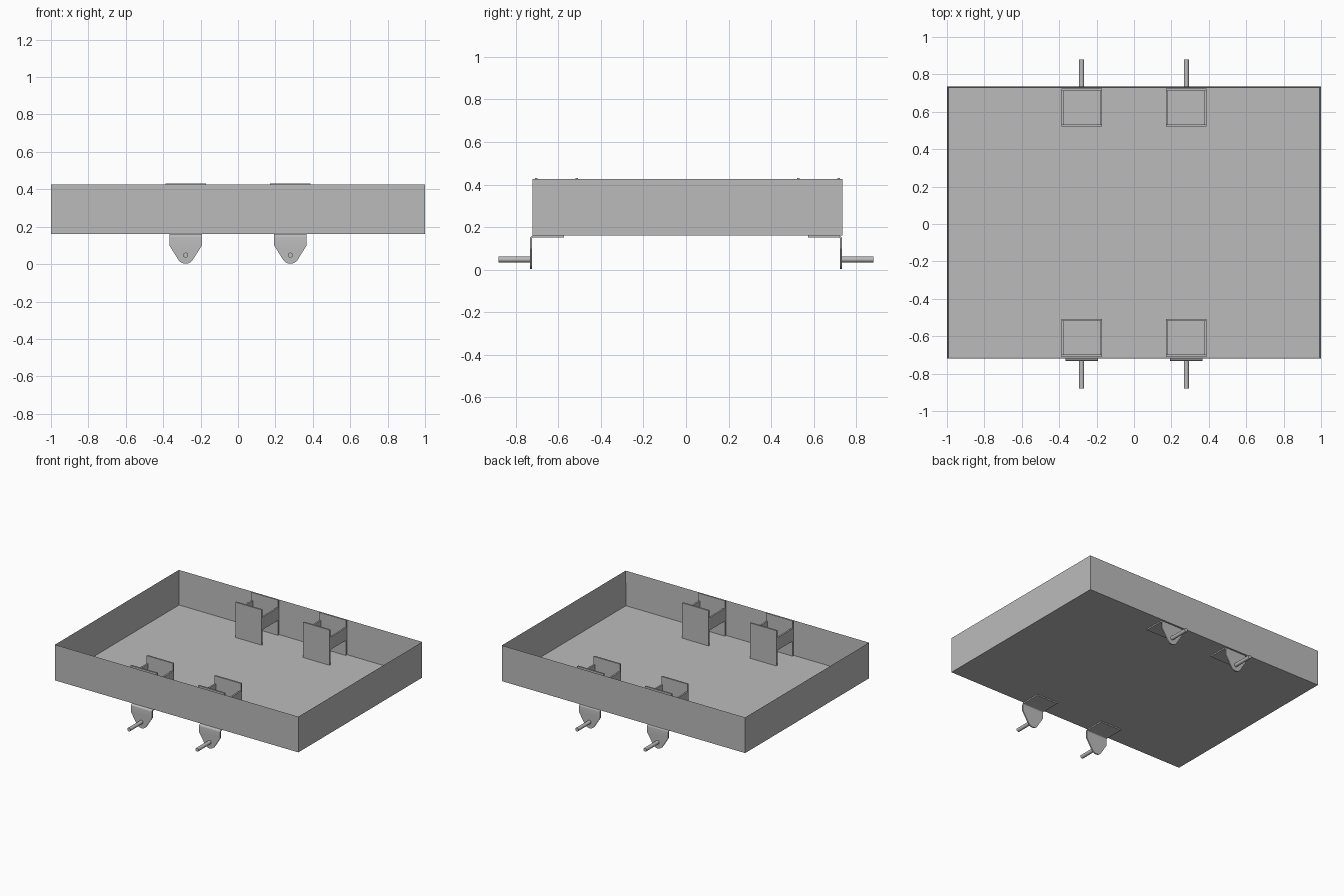
import bpy, bmesh, math
from mathutils import Vector

cube = bpy.data.objects.get("Cube")
if cube:
    bpy.data.objects.remove(cube, do_unlink=True)

grey = bpy.data.materials.new("plain grey")
grey.use_nodes = True
COLOUR = (0.5, 0.5, 0.5, 1)
grey.diffuse_color = COLOUR
grey.node_tree.nodes["Principled BSDF"].inputs["Base Color"].default_value = COLOUR


def finish(bm, name, smooth=False):
    bmesh.ops.recalc_face_normals(bm, faces=bm.faces)
    mesh = bpy.data.meshes.new(name)
    bm.to_mesh(mesh)
    bm.free()
    mesh.materials.append(grey)
    obj = bpy.data.objects.new(name, mesh)
    bpy.context.collection.objects.link(obj)
    if smooth:
        bpy.ops.object.select_all(action='DESELECT')
        obj.select_set(True)
        bpy.context.view_layer.objects.active = obj
        bpy.ops.object.shade_smooth_by_angle(angle=math.radians(35))
    return obj


def add_box(bm, x, y, z):
    """Box from three (low, high) ranges; returns its vertices."""
    verts = bmesh.ops.create_cube(bm, size=1)["verts"]
    for v in verts:
        v.co = [lo + (c + 0.5) * (hi - lo) for c, (lo, hi) in zip(v.co, (x, y, z))]
    return verts


def add_prism(bm, points, offset):
    """Extrude a closed outline along an offset."""
    face = bm.faces.new([bm.verts.new(p) for p in points])
    out = bmesh.ops.extrude_face_region(bm, geom=[face], use_keep_orig=True)
    moved = [g for g in out["geom"] if isinstance(g, bmesh.types.BMVert)]
    bmesh.ops.translate(bm, verts=moved, vec=Vector(offset))


def arc(cx, cy, r, start, end, steps):
    angles = [math.radians(start + (end - start) * i / steps) for i in range(steps + 1)]
    return [(cx + r * math.cos(a), cy + r * math.sin(a)) for a in angles]


# Open tray: inset the top and sink it to the floor
BASE, TOP, FLOOR, WALL = 0.16, 0.425, 0.169, 0.01
FRONT, BACK = -0.72, 0.734
bm = bmesh.new()
add_box(bm, (-1, 1), (FRONT, BACK), (BASE, TOP))
bm.normal_update()
top = max(bm.faces, key=lambda f: f.calc_center_median().z)
bmesh.ops.inset_region(bm, faces=[top], thickness=WALL)
for v in top.verts:
    v.co.z = FLOOR
finish(bm, "tray")

T = 0.012
for side, depth in (("front", -1), ("back", 1)):
    for hand, sx in (("right", -1), ("left", 1)):
        label = f"{side}_{hand}"

        # Post pocket: two tall plates joined by two lower rails
        x0, x1 = sorted((sx * 0.17, sx * 0.387))
        y0 = FRONT + WALL if depth < 0 else BACK - WALL - 0.203
        y1 = y0 + 0.203
        bm = bmesh.new()
        for y in (y0, y1 - T):
            add_box(bm, (x0, x1), (y, y + T), (FLOOR, 0.431))
        for x in (x0, x1 - T):
            add_box(bm, (x, x + T), (y0 + T, y1 - T), (0.28, 0.373))
        finish(bm, f"{label}_pocket")

        # Bent bracket: flange under the tray, rounded bend, tapered tab
        cx, outer, t, pin_z, half = sx * 0.28, 0.733, 0.009, 0.048, 0.087
        bend = (arc(outer - 0.016, BASE - 0.016, 0.016, 0, 90, 5)
                + [(0.573, BASE), (0.573, BASE - t)]
                + arc(outer - 0.016, BASE - 0.016, 0.016 - t, 90, 0, 5)
                + [(outer - t, 0.1), (outer, 0.1)])
        bm = bmesh.new()
        add_prism(bm, [(cx - half, depth * y, z) for y, z in bend], (2 * half, 0, 0))
        tab = [(-half, 0.1)] + arc(0, pin_z, 0.046, 212, 328, 12) + [(half, 0.1)]
        add_prism(bm, [(cx + x, depth * outer, z) for x, z in tab], (0, -depth * t, 0))
        finish(bm, f"{label}_bracket", True)

        # Pin pointing outward from the tab
        bm = bmesh.new()
        ring = arc(cx, pin_z, 0.0135, 0, 345, 23)
        add_prism(bm, [(x, depth * (outer - t), z) for x, z in ring],
                  (0, depth * (0.88 - outer + t), 0))
        finish(bm, f"{label}_pin", True)
